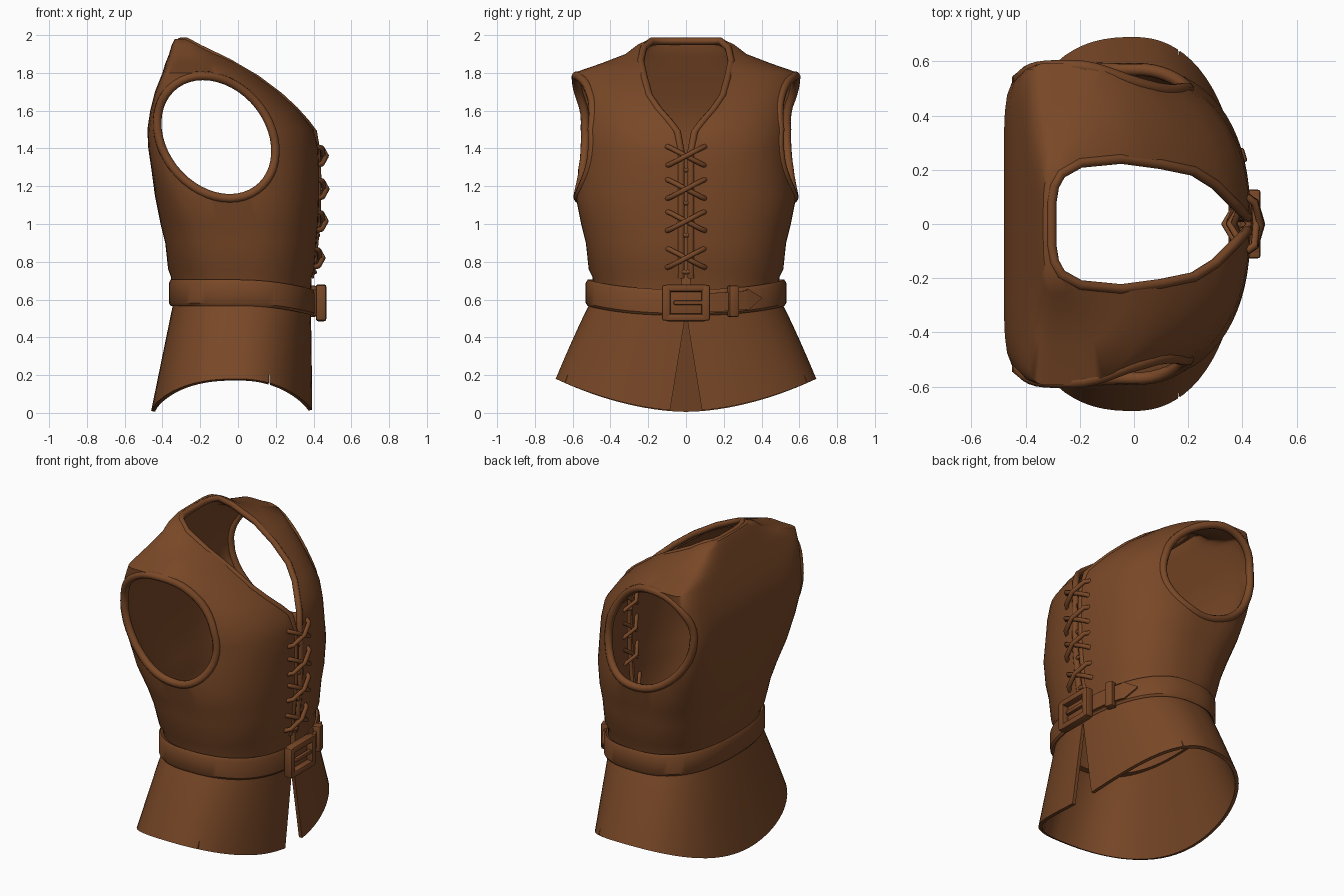
import bpy, bmesh, math
from mathutils import Vector
from mathutils.bvhtree import BVHTree

cube = bpy.data.objects.get("Cube")
if cube:
    bpy.data.objects.remove(cube, do_unlink=True)

leather = bpy.data.materials.new("brown_leather")
leather.use_nodes = True
BROWN = (0.19, 0.064, 0.02, 1)
leather.diffuse_color = BROWN
leather.node_tree.nodes["Principled BSDF"].inputs["Base Color"].default_value = BROWN
SEG = 80


def activate(ob):
    bpy.ops.object.select_all(action="DESELECT")
    ob.select_set(True)
    bpy.context.view_layer.objects.active = ob


def make(name, verts, faces):
    me = bpy.data.meshes.new(name)
    me.from_pydata([tuple(v) for v in verts], [], faces)
    ob = bpy.data.objects.new(name, me)
    bpy.context.collection.objects.link(ob)
    me.materials.append(leather)
    return ob


def apply(ob, kind, **settings):
    activate(ob)
    mod = ob.modifiers.new(kind, kind)
    for key, value in settings.items():
        setattr(mod, key, value)
    bpy.ops.object.modifier_apply(modifier=mod.name)


def smooth(ob, degrees=40):
    activate(ob)
    bpy.ops.object.shade_smooth_by_angle(angle=math.radians(degrees))


def ring(xb, xf, xm, w, nb, nf):
    """Horizontal outline: boxy back half, rounder front half."""
    pts = []
    for i in range(SEG):
        a = 2 * math.pi * i / SEG
        c, s = math.cos(a), math.sin(a)
        n = nf if c > 0 else nb
        r = (abs(c) ** n + abs(s) ** n) ** (-1 / n)
        pts.append((xm + c * r * ((xf - xm) if c > 0 else (xm - xb)), s * r * w))
    return pts


def loft(name, rows, cap=False):
    verts = [p for row in rows for p in row]
    faces = [(k * SEG + i, k * SEG + (i + 1) % SEG,
              (k + 1) * SEG + (i + 1) % SEG, (k + 1) * SEG + i)
             for k in range(len(rows) - 1) for i in range(SEG)]
    if cap:
        faces.append(tuple(range(len(verts) - SEG, len(verts))))
    return make(name, verts, faces)


def tree_of(ob):
    bm = bmesh.new()
    bm.from_mesh(ob.data)
    tree = BVHTree.FromBMesh(bm)
    bm.free()
    return tree


def cut(ob, outline, axis, lo, hi):
    """Subtract a prism; the outline lies in the two axes other than axis."""
    n = len(outline)
    verts = []
    for d in (lo, hi):
        for p in outline:
            v = list(p)
            v.insert(axis, d)
            verts.append(v)
    faces = [tuple(range(n)), tuple(range(n, 2 * n))]
    faces += [(i, (i + 1) % n, n + (i + 1) % n, n + i) for i in range(n)]
    cutter = make("cutter", verts, faces)
    cutter.hide_render = True
    bm = bmesh.new()
    bm.from_mesh(cutter.data)
    bmesh.ops.recalc_face_normals(bm, faces=bm.faces[:])
    bm.to_mesh(cutter.data)
    bm.free()
    apply(ob, "BOOLEAN", operation="DIFFERENCE", solver="EXACT", object=cutter)
    bpy.data.objects.remove(cutter, do_unlink=True)


def tube(name, pts, radius, closed=False):
    cu = bpy.data.curves.new(name, "CURVE")
    cu.dimensions = "3D"
    cu.bevel_depth = radius
    cu.bevel_resolution = 2
    cu.use_fill_caps = True
    sp = cu.splines.new("POLY")
    sp.points.add(len(pts) - 1)
    for p, co in zip(sp.points, pts):
        p.co = (*co, 1)
    sp.use_cyclic_u = closed
    ob = bpy.data.objects.new(name, cu)
    bpy.context.collection.objects.link(ob)
    cu.materials.append(leather)
    activate(ob)
    bpy.ops.object.convert(target="MESH")
    smooth(bpy.context.object, 60)


def box(name, center, size, bevel=0.01, tilt=0):
    bpy.ops.mesh.primitive_cube_add(size=1, location=center, rotation=(tilt, 0, 0))
    ob = bpy.context.object
    ob.name = name
    ob.scale = size
    bpy.ops.object.transform_apply(location=False, rotation=False)
    ob.data.materials.append(leather)
    apply(ob, "BEVEL", width=bevel, segments=2)
    smooth(ob)
    return ob


# Bodice: height, back x, front x, widest x, half width, back and front squareness
profile = [
    (.56, -.345, .385, 0, .485, 2.4, 2.4), (.72, -.355, .39, 0, .495, 2.5, 2.4),
    (.76, -.37, .405, 0, .515, 2.6, 2.4), (.9, -.385, .415, 0, .53, 3, 2.4),
    (1, -.41, .425, 0, .555, 3.2, 2.4), (1.15, -.44, .43, -.03, .585, 4, 2.4),
    (1.3, -.46, .43, -.06, .572, 6, 2.4), (1.4, -.475, .425, -.08, .57, 7, 2.4),
    (1.5, -.48, .4, -.1, .575, 8, 2.4), (1.6, -.465, .325, -.15, .58, 8, 2.4),
    (1.7, -.44, .225, -.2, .59, 8, 2.4), (1.8, -.4, .09, -.25, .595, 7, 2.4),
    (1.85, -.385, .02, -.26, .45, 5, 2.4), (1.9, -.365, -.07, -.27, .32, 4, 2.4),
    (1.95, -.35, -.17, -.28, .255, 4, 2.4), (1.98, -.335, -.23, -.285, .19, 4, 2.4)]
bodice = loft("bodice", [[(x, y, r[0]) for x, y in ring(*r[1:])] for r in profile], True)
surface = tree_of(bodice)
apply(bodice, "SOLIDIFY", thickness=.035, offset=-1)

# Armholes, neck opening and front slit
armhole = []
for i in range(48):
    a = 2 * math.pi * i / 48
    dz = .325 * math.sin(a)
    armhole.append((-.115 + .305 * math.cos(a) - .22 * dz, 1.46 + dz))
neck = [(-.305, .08), (-.295, .14), (-.27, .185), (-.2, .225), (-.05, .24), (.1, .22),
        (.22, .195), (.3, .145), (.36, .085), (.4, .045), (.425, .028)]
cut(bodice, armhole, 1, -1, 1)
cut(bodice, neck + [(x, -y) for x, y in reversed(neck)], 2, 1.36, 2.3)
cut(bodice, [(-.018, .4), (.018, .4), (.026, 1.46), (-.026, 1.46)], 0, .2, .7)
smooth(bodice, 50)

# Rolled edging
for side, label in ((1, "left"), (-1, "right")):
    hits = [surface.ray_cast(Vector((x, side * 2, z)), Vector((0, -side, 0)))[0]
            for x, z in armhole]
    tube(label + "_armhole_edging",
         [h - Vector((0, side * .012, 0)) for h in hits if h], .024, True)
half = [surface.ray_cast(Vector((x, y, 3)), Vector((0, 0, -1)))[0] for x, y in neck]
half = [h - Vector((0, 0, .012)) for h in half if h and h.z > 1.4]
for k in range(8):
    h = surface.ray_cast(Vector((2, .026, 1.38 - k * .095)), Vector((-1, 0, 0)))[0]
    half.append(h - Vector((.008, 0, 0)))
tube("neck_edging", [Vector((p.x, -p.y, p.z)) for p in reversed(half)] + half, .019)

# Crossed laces, outside and inside the front opening
for k, z in enumerate((1.36, 1.185, 1.015, .82)):
    x = surface.ray_cast(Vector((2, .09, z)), Vector((-1, 0, 0)))[0].x
    for s in (1, -1):
        bow = .008 * s
        tube("lace_%d" % k, [(x - .01, -.1, z - s * .05), (x + .02, -.08, z - s * .042),
                             (x + .035 + bow, 0, z), (x + .02, .08, z + s * .042),
                             (x - .01, .1, z + s * .05)], .014)
        tube("inner_lace_%d" % k, [(x - .03, -.07, z - s * .05), (x - .065 + bow, 0, z),
                                   (x - .03, .07, z + s * .05)], .012)
    tube("lace_link_%d" % k, [(x - .02, -.03, z - .07), (x, 0, z - .075),
                              (x - .02, .03, z - .07)], .012)

# Flared skirt with a curved hem
rows = []
for k in range(9):
    t = 1 - k / 8
    w = .485 + .205 * t ** .9
    outline = ring(-.335 - .125 * t, .385 + .01 * t, 0, w, 2.5, 2.2)
    rows.append([(x, y, .62 + (.01 + .17 * abs(y / w) ** 1.8 - .62) * t) for x, y in outline])
skirt = loft("skirt", rows)
apply(skirt, "SOLIDIFY", thickness=.022, offset=-1)
cut(skirt, [(-.09, -.02), (.09, -.02), (.004, .51), (-.004, .51)], 0, .2, .7)
cut(skirt, [(.155, -.02), (.178, -.02), (.165, .21)], 1, -1, 1)
smooth(skirt, 45)


# Belt dipping toward the buckle
def belt_z(x):
    return .637 - .052 * max(0, x / .4) ** 2


rows = []
for dz, grow in ((-.07, -.006), (-.055, .004), (.05, .004), (.068, -.006)):
    rows.append([(x, y, belt_z(x) + dz)
                 for x, y in ring(-.362 - grow, .405 + grow, 0, .527 + grow, 2.5, 2.3)])
belt = loft("belt", rows)
belt_surface = tree_of(belt)
apply(belt, "SOLIDIFY", thickness=.035, offset=-1)
smooth(belt, 35)


def belt_x(y):
    return belt_surface.ray_cast(Vector((2, y, .6)), Vector((-1, 0, 0)))[0].x


# Pointed belt end lying over the belt
verts = []
for y, h in ((.08, .05), (.14, .05), (.2, .05), (.26, .05), (.32, .05), (.33, .056), (.4, .004)):
    x = belt_x(y)
    verts += [(x + .016, y, belt_z(x) - h), (x + .016, y, belt_z(x) + h)]
strap = make("belt_end", verts, [(2 * i, 2 * i + 2, 2 * i + 3, 2 * i + 1) for i in range(6)])
apply(strap, "SOLIDIFY", thickness=.025, offset=-1)
smooth(strap, 35)

# Belt loop and buckle
x = belt_x(.25)
loop = box("belt_loop", (x + .012, .25, belt_z(x)), (.05, .055, .165))
loop.rotation_euler.z = .3
zb = .583
for s in (1, -1):
    box("buckle_side", (.44, s * .105, zb), (.055, .045, .19), .012)
    box("buckle_bar", (.44, 0, zb + s * .078), (.055, .22, .04), .012)
box("buckle_plate", (.415, 0, zb), (.03, .2, .14), .006)
box("buckle_prong", (.45, .02, zb), (.025, .17, .025), .008)
